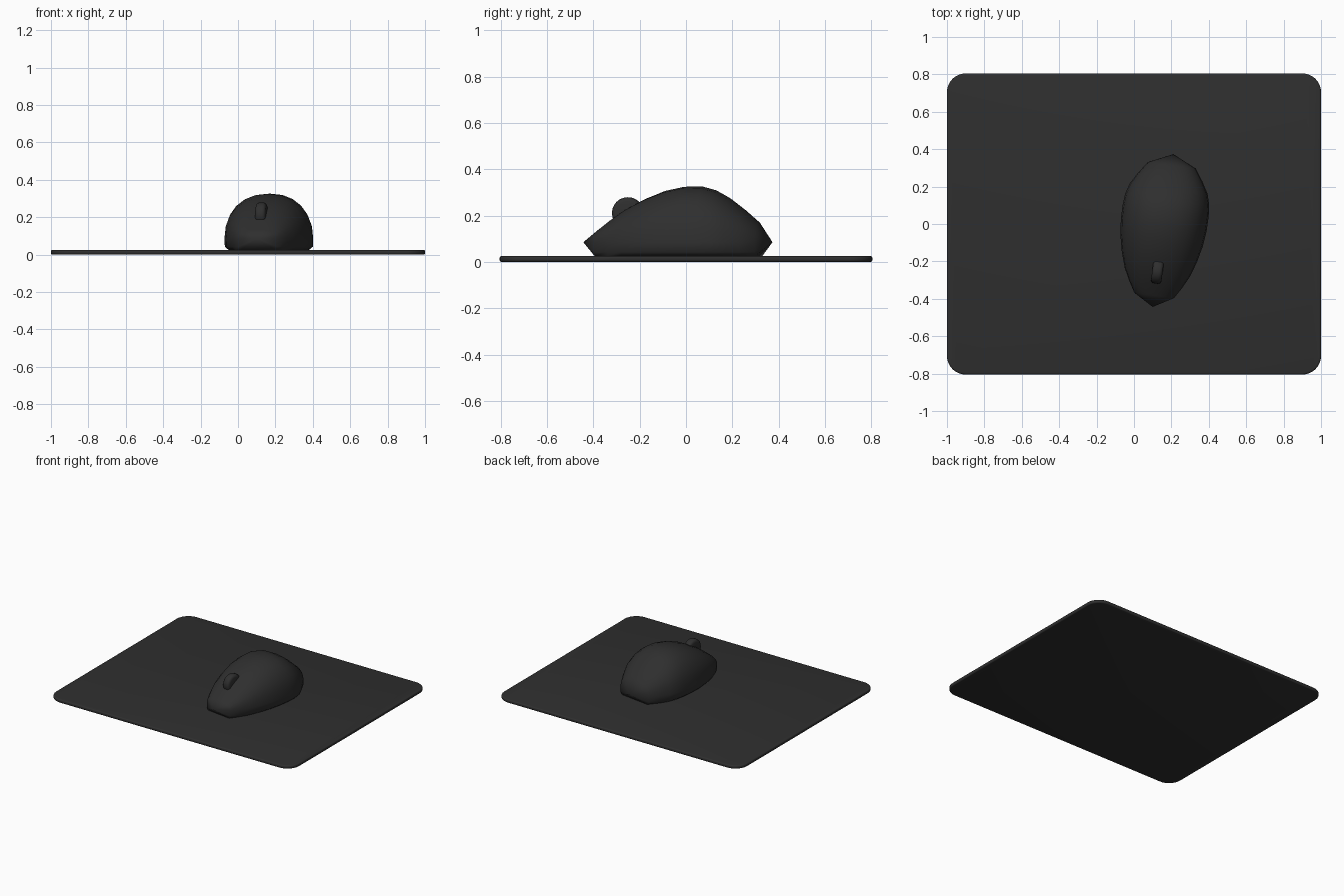
import bpy, bmesh, math
from mathutils import Matrix, Vector

cube = bpy.data.objects.get("Cube")
if cube:
    bpy.data.objects.remove(cube, do_unlink=True)

charcoal = bpy.data.materials.new("charcoal")
charcoal.use_nodes = True
colour = (0.028, 0.028, 0.028, 1)
charcoal.diffuse_color = colour
charcoal.node_tree.nodes["Principled BSDF"].inputs["Base Color"].default_value = colour

PAD_TOP = 0.025
PLACE = Matrix.Translation((0.155, -0.035, 0)) @ Matrix.Rotation(math.radians(-7.7), 4, "Z")


def finish(name, bm, matrix=None, angle=40):
    bmesh.ops.recalc_face_normals(bm, faces=bm.faces)
    mesh = bpy.data.meshes.new(name)
    if matrix:
        bm.transform(matrix)
    bm.to_mesh(mesh)
    bm.free()
    mesh.materials.append(charcoal)
    obj = bpy.data.objects.new(name, mesh)
    bpy.context.collection.objects.link(obj)
    bpy.ops.object.select_all(action="DESELECT")
    obj.select_set(True)
    bpy.context.view_layer.objects.active = obj
    bpy.ops.object.shade_smooth_by_angle(angle=math.radians(angle))
    return obj


# Mouse pad: slab with rounded corners and softened rims
bm = bmesh.new()
bmesh.ops.create_cube(bm, size=1, matrix=Matrix.Translation((0, 0, PAD_TOP / 2))
                      @ Matrix.Diagonal((2, 1.61, PAD_TOP, 1)))
uprights = [e for e in bm.edges if abs(e.verts[0].co.z - e.verts[1].co.z) > 0.01]
bmesh.ops.bevel(bm, geom=uprights, offset=0.1, segments=8, profile=0.5, affect="EDGES")
rims = [e for e in bm.edges if abs(e.verts[0].co.z - e.verts[1].co.z) < 0.001]
bmesh.ops.bevel(bm, geom=rims, offset=0.009, segments=3, profile=0.5, affect="EDGES")
finish("mouse_pad", bm)

# Mouse body stations: position along body, half width, top height
stations = [(-0.35, 0.107, 0.134), (-0.225, 0.176, 0.227), (-0.056, 0.222, 0.306),
            (0.105, 0.232, 0.326), (0.226, 0.21, 0.276), (0.352, 0.129, 0.172)]
NOSE, TAIL, WAIST = -0.412, 0.412, 0.085


def refine(points):
    """Catmull-Rom midpoints between the stations."""
    pts = [Vector(p) for p in points]
    pad = [pts[0] * 2 - pts[1]] + pts + [pts[-1] * 2 - pts[-2]]
    out = []
    for a, b, c, d in zip(pad, pad[1:], pad[2:], pad[3:]):
        out += [b, (9 * (b + c) - a - d) / 16]
    return out + [pts[-1]]


def section(t, w, h):
    """Domed upper half and a flat, tucked-in lower half."""
    ring = []
    for i in range(13):
        a = math.pi * i / 12
        c, s = math.cos(a), math.sin(a)
        x = w * math.copysign(abs(c) ** 0.9, c)
        ring.append((x, t, WAIST + (h - WAIST) * s ** 0.9))
    for f, z in ((-0.99, 0.042), (-0.9, PAD_TOP), (0.9, PAD_TOP), (0.99, 0.042)):
        ring.append((w * f, t, z))
    return ring


bm = bmesh.new()
rings = [[bm.verts.new(p) for p in section(*s)] for s in refine(stations)]
for r0, r1 in zip(rings, rings[1:]):
    for i in range(len(r0)):
        j = (i + 1) % len(r0)
        bm.faces.new((r0[i], r0[j], r1[j], r1[i]))
for ring, t in ((rings[0], NOSE), (rings[-1], TAIL)):
    tip = bm.verts.new((0, t, WAIST))
    for i in range(len(ring)):
        bm.faces.new((ring[i], ring[(i + 1) % len(ring)], tip))
finish("mouse_body", bm, PLACE, 50)

# Scroll wheel: short cylinder on its side with rounded rims
bm = bmesh.new()
bmesh.ops.create_cone(bm, cap_ends=True, segments=24, radius1=0.068, radius2=0.068, depth=0.056,
                      matrix=Matrix.Rotation(math.pi / 2, 4, "Y"))
rims = [e for e in bm.edges if abs(e.verts[0].co.x - e.verts[1].co.x) < 0.001]
bmesh.ops.bevel(bm, geom=rims, offset=0.018, segments=3, profile=0.5, affect="EDGES")
finish("scroll_wheel", bm, PLACE @ Matrix.Translation((0, -0.218, 0.211)))
